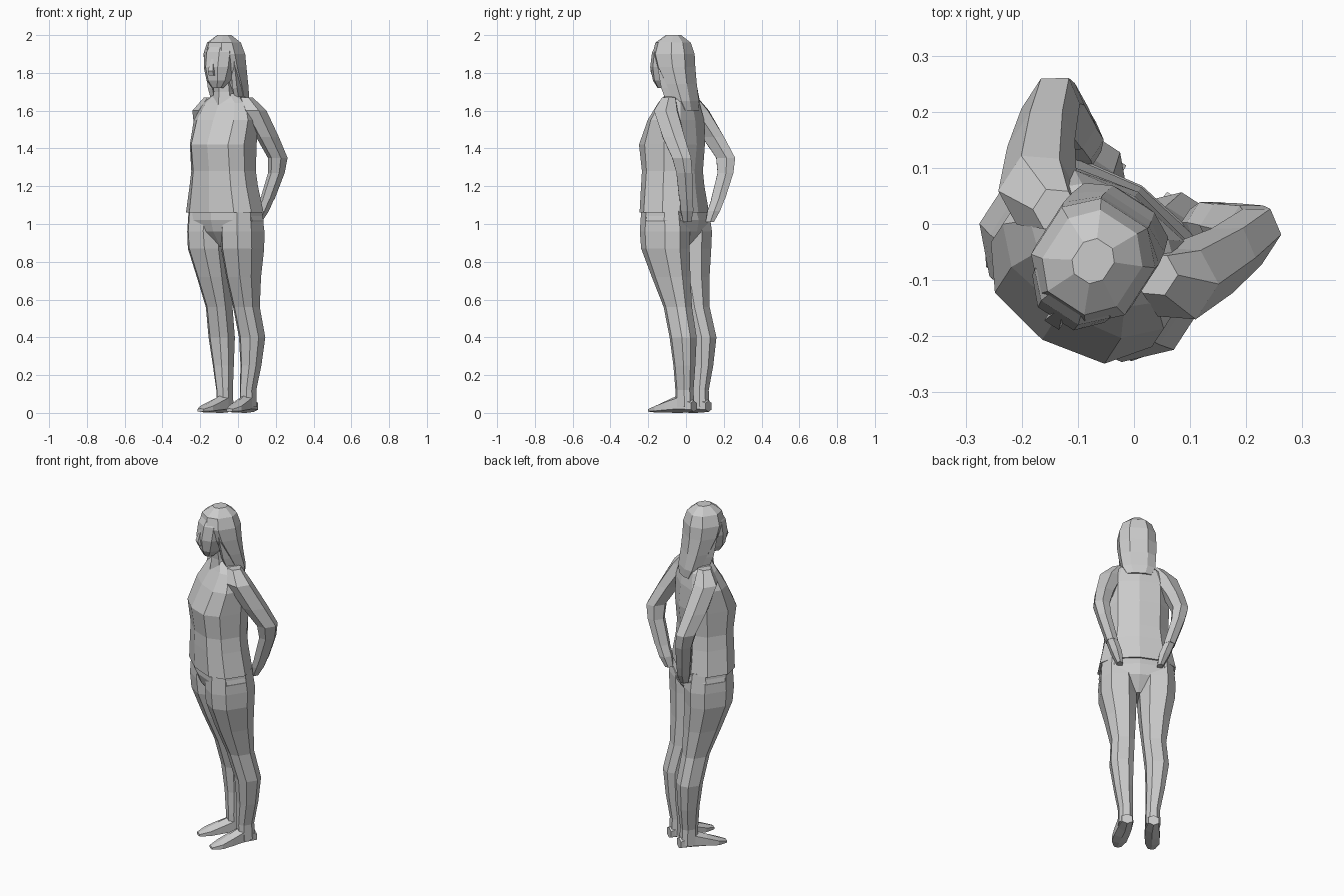
import bpy, bmesh
from math import sin, cos, pi, radians
from mathutils import Matrix

# Body is modelled facing -y about its own mid plane, then turned to its stance
STANCE = Matrix.Rotation(radians(-33), 4, 'Z') @ Matrix.Translation((-0.025, 0, 0))


def spow(v, e):
    return (1 if v >= 0 else -1) * abs(v) ** e


def loft(name, rings, sides=8, side=1, along_y=False, power=0.8):
    """Skin elliptical rings: (level, centre1, centre2, radius1, radius2)."""
    bm = bmesh.new()
    loops = []
    for lv, c1, c2, r1, r2 in rings:
        loop = []
        for i in range(sides):
            t = 2 * pi * (i + 0.5) / sides
            p = (c1 + r1 * spow(cos(t), power)) * side
            q = c2 + r2 * spow(sin(t), power)
            loop.append(bm.verts.new((p, lv, q) if along_y else (p, q, lv)))
        loops.append(loop)
    for a, b in zip(loops, loops[1:]):
        for i in range(sides):
            j = (i + 1) % sides
            bm.faces.new((a[i], a[j], b[j], b[i]))
    bm.faces.new(loops[0])
    bm.faces.new(loops[-1])
    bmesh.ops.recalc_face_normals(bm, faces=bm.faces)
    bm.transform(STANCE)
    me = bpy.data.meshes.new(name)
    bm.to_mesh(me)
    bm.free()
    ob = bpy.data.objects.new(name, me)
    bpy.context.collection.objects.link(ob)
    return ob


# Shirt with hem, chest, sloping shoulders
loft("shirt", [
    (1.06, 0, -0.09, 0.215, 0.152), (1.20, 0, -0.10, 0.187, 0.143),
    (1.28, 0, -0.102, 0.175, 0.14), (1.42, 0, -0.105, 0.178, 0.157),
    (1.55, 0, -0.08, 0.178, 0.122), (1.64, 0, -0.062, 0.14, 0.085),
    (1.69, 0, -0.06, 0.07, 0.062)], sides=10)

# Neck
loft("neck", [(1.62, 0, -0.08, 0.07, 0.075), (1.70, 0, -0.09, 0.055, 0.055),
              (1.80, 0, -0.10, 0.05, 0.055)], sides=6)

# Hips
loft("hips", [
    (0.88, 0, -0.07, 0.09, 0.06), (0.96, 0, -0.075, 0.19, 0.128),
    (1.02, 0, -0.08, 0.21, 0.145), (1.08, 0, -0.09, 0.195, 0.135)], sides=10)

# Face
loft("face", [
    (1.72, 0, -0.16, 0.03, 0.028), (1.76, 0, -0.15, 0.062, 0.06),
    (1.83, 0, -0.135, 0.082, 0.088), (1.91, 0, -0.125, 0.085, 0.085),
    (1.96, 0, -0.11, 0.065, 0.07)], sides=8)
loft("nose", [(1.785, 0, -0.205, 0.022, 0.022), (1.81, 0, -0.21, 0.022, 0.03),
              (1.88, 0, -0.20, 0.010, 0.012)], sides=4, power=1)

# Long hair falling onto the back
loft("hair", [
    (1.60, 0, 0.01, 0.07, 0.03), (1.65, 0, -0.01, 0.095, 0.05),
    (1.74, 0, -0.045, 0.104, 0.07), (1.83, 0, -0.08, 0.108, 0.096),
    (1.90, 0, -0.095, 0.106, 0.108), (1.96, 0, -0.098, 0.084, 0.092),
    (2.00, 0, -0.095, 0.035, 0.04)], sides=8)

for tag, s in (("left", 1), ("right", -1)):
    # Hair falling in front of the neck
    loft(tag + "_hair_lock", [
        (1.63, 0.075, -0.055, 0.016, 0.03), (1.72, 0.078, -0.085, 0.02, 0.04),
        (1.86, 0.08, -0.11, 0.018, 0.045)], sides=4, side=s, power=1)

    # Arm bent back with the hand resting on the rear hip
    loft(tag + "_arm", [
        (1.67, 0.105, -0.055, 0.04, 0.04), (1.60, 0.15, -0.045, 0.068, 0.07),
        (1.46, 0.192, 0.03, 0.054, 0.07), (1.35, 0.214, 0.095, 0.047, 0.06),
        (1.27, 0.20, 0.103, 0.04, 0.05), (1.13, 0.155, 0.085, 0.034, 0.044)],
        sides=6, side=s, power=0.9)
    loft(tag + "_hand", [
        (1.135, 0.156, 0.086, 0.032, 0.042), (1.07, 0.13, 0.075, 0.032, 0.04),
        (1.01, 0.11, 0.062, 0.018, 0.026)], sides=6, side=s, power=0.9)

    # Leg, its top tucked inside the hips
    loft(tag + "_leg", [
        (0.03, 0.074, 0.025, 0.042, 0.05), (0.12, 0.074, 0.022, 0.04, 0.048),
        (0.25, 0.087, 0.03, 0.052, 0.057), (0.40, 0.096, 0.028, 0.066, 0.07),
        (0.56, 0.086, -0.012, 0.066, 0.074), (0.72, 0.093, -0.05, 0.084, 0.103),
        (0.87, 0.105, -0.078, 0.103, 0.13), (0.96, 0.107, -0.08, 0.102, 0.136),
        (1.07, 0.105, -0.085, 0.095, 0.125)], sides=8, side=s)

    # Foot pointing forward
    loft(tag + "_foot", [
        (0.08, 0.072, 0.035, 0.032, 0.03), (0.0, 0.074, 0.05, 0.043, 0.05),
        (-0.07, 0.083, 0.036, 0.046, 0.035), (-0.13, 0.09, 0.023, 0.045, 0.022),
        (-0.185, 0.092, 0.014, 0.022, 0.009)],
        sides=6, side=s, along_y=True)
